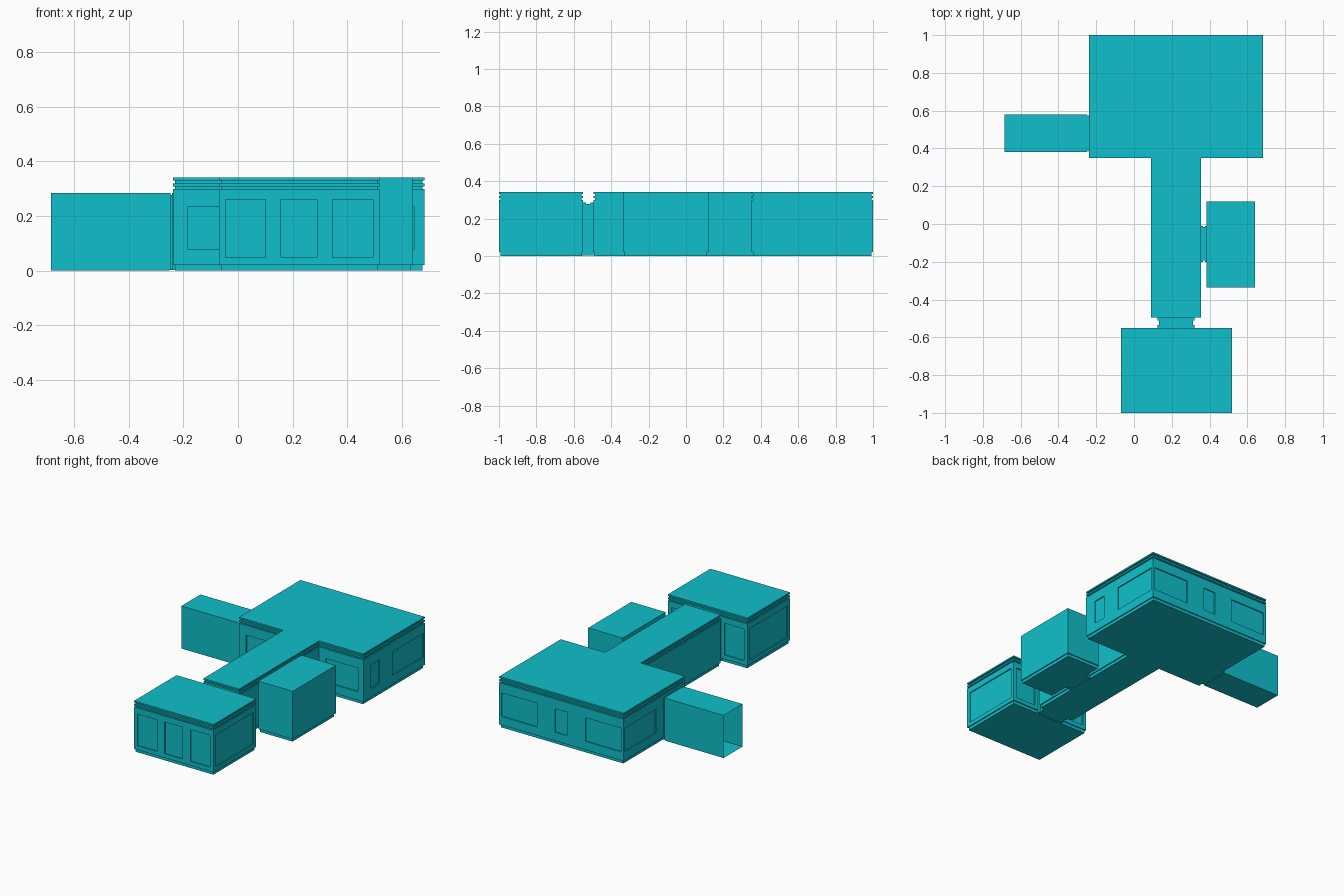
import bpy, bmesh

if "Cube" in bpy.data.objects:
    bpy.data.objects.remove(bpy.data.objects["Cube"])

mat = bpy.data.materials.new("cyan")
mat.diffuse_color = (0.005, 0.53, 0.6, 1)
mat.use_nodes = True
mat.node_tree.nodes["Principled BSDF"].inputs["Base Color"].default_value = mat.diffuse_color

# Wall section from bottom to top: (height, inset) - plinth, wall, two cornice grooves
BASE, GROOVE = 0.007, 0.008
SECTION = [(0, BASE), (0.02, BASE), (0.02, 0), (0.30, 0), (0.30, GROOVE),
           (0.309, GROOVE), (0.309, 0), (0.32, 0), (0.32, GROOVE),
           (0.331, GROOVE), (0.331, 0), (0.341, 0)]


def finish(name, bm):
    bmesh.ops.recalc_face_normals(bm, faces=bm.faces)
    me = bpy.data.meshes.new(name)
    bm.to_mesh(me)
    bm.free()
    me.materials.append(mat)
    ob = bpy.data.objects.new(name, me)
    bpy.context.collection.objects.link(ob)
    return ob


def add_box(bm, x0, x1, y0, y1, z0, z1):
    vs = bmesh.ops.create_cube(bm, size=1)["verts"]
    for v in vs:
        v.co = (x1 if v.co.x > 0 else x0, y1 if v.co.y > 0 else y0, z1 if v.co.z > 0 else z0)
    return vs


def rect(x0, x1, y0, y1):
    return [(x0, y0), (x1, y0), (x1, y1), (x0, y1)]


def inset(pts, d):
    # move each corner of a right-angled anticlockwise outline inwards
    out = []
    for i, (x, y) in enumerate(pts):
        px, py = pts[i - 1]
        nx, ny = pts[(i + 1) % len(pts)]
        sign = lambda a: (a > 1e-6) - (a < -1e-6)
        ax, ay = sign(x - px), sign(y - py)
        bx, by = sign(nx - x), sign(ny - y)
        out.append((x - d * (ay + by), y + d * (ax + bx)))
    return out


def building(name, outline, section=SECTION):
    bm = bmesh.new()
    rings = [[bm.verts.new((x, y, z)) for x, y in inset(outline, d)] for z, d in section]
    n = len(outline)
    for a, b in zip(rings, rings[1:]):
        for i in range(n):
            j = (i + 1) % n
            bm.faces.new((a[i], a[j], b[j], b[i]))
    bm.faces.new(rings[0][::-1])
    bm.faces.new(rings[-1])
    return finish(name, bm)


def recess_windows(ob, windows, depth=0.007):
    # windows: (axis of the wall normal, wall position, outward sign, from, to, z0, z1)
    bm = bmesh.new()
    for axis, pos, s, a, b, z0, z1 in windows:
        lo, hi = sorted((pos - s * depth, pos + s * 0.02))
        if axis == "x":
            add_box(bm, lo, hi, a, b, z0, z1)
        else:
            add_box(bm, a, b, lo, hi, z0, z1)
    cutter = finish("window_cutter", bm)
    cutter.hide_render = True
    mod = ob.modifiers.new("windows", "BOOLEAN")
    mod.operation, mod.solver, mod.object = "DIFFERENCE", "EXACT", cutter
    bpy.context.view_layer.objects.active = ob
    bpy.ops.object.modifier_apply(modifier=mod.name)
    bpy.data.objects.remove(cutter)


# Large hall with its corridor, one T-shaped outline
L, R, F, B = -0.238, 0.683, 0.35, 1.0
hall = building("hall_and_corridor", [(L, F), (0.09, F), (0.09, -0.495), (0.355, -0.495),
                                      (0.355, F), (R, F), (R, B), (L, B)])
Z = (0.077, 0.235)
recess_windows(hall, [
    ("y", F, -1, -0.185, 0.04, *Z), ("y", F, -1, 0.405, 0.645, *Z),
    ("x", R, 1, 0.433, 0.523, *Z), ("x", R, 1, 0.657, 0.985, *Z), ("x", L, -1, 0.657, 0.985, *Z),
    ("y", B, 1, 0.405, 0.667, *Z), ("y", B, 1, 0.18, 0.27, *Z), ("y", B, 1, -0.218, 0.044, *Z)])

# Front room
room = building("front_room", rect(-0.07, 0.52, -1.0, -0.55))
Z = (0.048, 0.26)
outer = [(-0.045, 0.10), (0.347, 0.494)]
recess_windows(room, [("y", -1.0, -1, a, b, *Z) for a, b in outer + [(0.157, 0.29)]]
               + [("y", -0.55, 1, a, b, *Z) for a, b in outer]
               + [("x", 0.52, 1, -0.975, -0.577, *Z), ("x", -0.07, -1, -0.975, -0.577, *Z)])

# Plain side room with plinth only
building("side_room", rect(0.385, 0.64, -0.335, 0.12),
         [(0, BASE), (0.02, BASE), (0.02, 0), (0.341, 0)])

# Passage on the left: thin shell, open at its outer end
bm = bmesh.new()
add_box(bm, -0.685, -0.25, 0.38, 0.58, 0, 0.285)
bmesh.ops.delete(bm, geom=[f for f in bm.faces if f.calc_center_median().x < -0.68],
                 context="FACES_ONLY")
finish("open_passage", bm)

# Short door necks joining the rooms, each with slightly wider collars at its ends
def neck(name, axis, a, b, lo, hi):
    bm = bmesh.new()
    c = (b - a) * 0.3
    for p, q, g in ((a - 0.008, a + c, 0), (a + c, b - c, 0.007), (b - c, b + 0.008, 0)):
        if axis == "x":
            add_box(bm, p, q, lo + g, hi - g, 0.003, 0.285 - g)
        else:
            add_box(bm, lo + g, hi - g, p, q, 0.003, 0.285 - g)
    finish(name, bm)


neck("front_neck", "y", -0.55, -0.495, 0.125, 0.32)
neck("side_neck", "x", 0.355, 0.385, -0.20, -0.01)
neck("passage_neck", "x", -0.25, -0.238, 0.383, 0.577)
